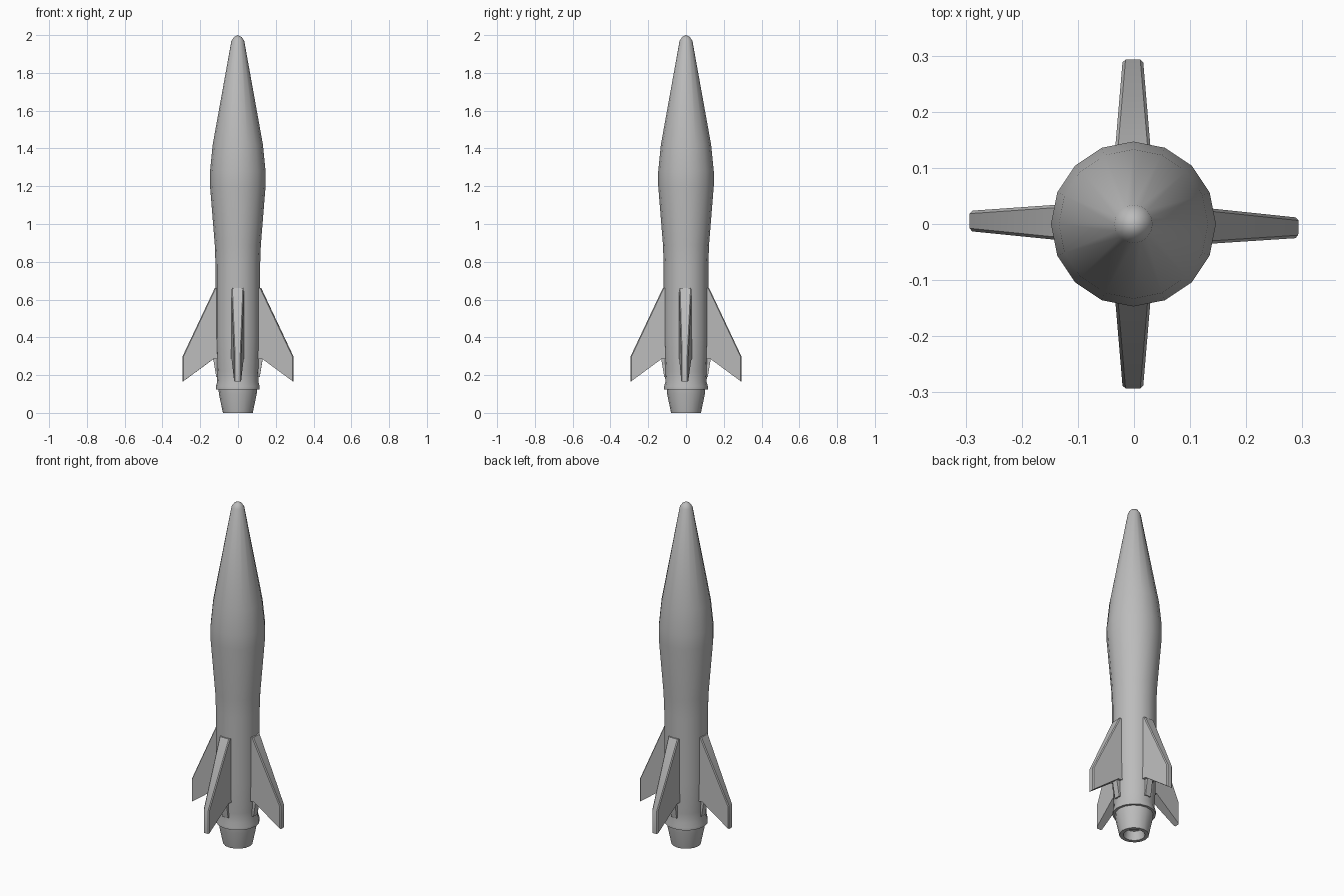
import bpy, bmesh, math
from mathutils import Matrix, Vector

cube = bpy.data.objects.get("Cube")
if cube:
    bpy.data.objects.remove(cube)

grey = bpy.data.materials.new("plain grey")
grey.use_nodes = True
GREY = (0.5, 0.5, 0.5, 1)
grey.diffuse_color = GREY
grey.node_tree.nodes["Principled BSDF"].inputs["Base Color"].default_value = GREY


def finish(name, bm, angle):
    bmesh.ops.recalc_face_normals(bm, faces=bm.faces[:])
    mesh = bpy.data.meshes.new(name)
    bm.to_mesh(mesh)
    bm.free()
    mesh.materials.append(grey)
    obj = bpy.data.objects.new(name, mesh)
    bpy.context.collection.objects.link(obj)
    bpy.ops.object.select_all(action="DESELECT")
    obj.select_set(True)
    bpy.context.view_layer.objects.active = obj
    bpy.ops.object.shade_smooth_by_angle(angle=math.radians(angle))
    return obj


def lathe(name, profile, angle, sides=16):
    """Turn a (radius, height) profile around z; zero radius closes the end."""
    bm = bmesh.new()
    rings = []
    for r, z in profile:
        count = sides if r else 1
        rings.append([bm.verts.new((r * math.cos(math.tau * i / sides) - 0.001,
                                    r * math.sin(math.tau * i / sides), z))
                      for i in range(count)])
    for a, b in zip(rings, rings[1:]):
        for i in range(sides):
            j = (i + 1) % sides
            corners = [a[i % len(a)], a[j % len(a)], b[j % len(b)], b[i % len(b)]]
            bm.faces.new(list(dict.fromkeys(corners)))
    return finish(name, bm, angle)


# Body with flared collar, bulged waist and rounded nose tip
lathe("body", [(0, 0.125), (0.116, 0.125), (0.116, 0.14), (0.109, 0.165),
               (0.112, 0.22), (0.118, 0.4), (0.118, 0.78), (0.122, 0.89),
               (0.147, 1.2), (0.147, 1.28), (0.133, 1.42), (0.034, 1.97),
               (0.02, 1.99), (0, 2.0)], 35)

# Hollow exhaust nozzle
lathe("nozzle", [(0.102, 0.126), (0.1, 0.1), (0.079, 0), (0.058, 0),
                 (0.048, 0.05), (0, 0.06)], 35)

# Fins: swept outline, thinning towards the tip, with chamfered outer edges
OUTLINE = [(0.09, 0.66), (0.123, 0.66), (0.293, 0.3), (0.293, 0.165),
           (0.13, 0.285), (0.09, 0.285)]


def fin(name, turn, shift):
    bm = bmesh.new()
    sides = []
    for sign in (-1, 1):
        sides.append([bm.verts.new((r, sign * (0.043 - 0.085 * r), z))
                      for r, z in OUTLINE])
        bm.faces.new(sides[-1])
    for i in range(len(OUTLINE)):
        j = (i + 1) % len(OUTLINE)
        bm.faces.new((sides[0][i], sides[0][j], sides[1][j], sides[1][i]))
    rim = [e for e in bm.edges
           if len({v.co.y > 0 for v in e.verts}) == 1
           and min(v.co.x for v in e.verts) > 0.12
           and sum(v.co.z for v in e.verts) > 0.46]
    bmesh.ops.bevel(bm, geom=rim, offset=0.005, segments=1, affect="EDGES")
    bm.transform(Matrix.Translation(Vector(shift)) @ Matrix.Rotation(turn, 4, "Z"))
    finish(name, bm, 30)


# Narrow fairing under each fin root
def fairing(name, turn, shift):
    bm = bmesh.new()
    outline = [(0.09, 0.3), (0.13, 0.3), (0.13, 0.28), (0.115, 0.19), (0.09, 0.19)]
    face = bm.faces.new([bm.verts.new((r, -0.018, z)) for r, z in outline])
    new = bmesh.ops.extrude_face_region(bm, geom=[face])["geom"]
    bmesh.ops.translate(bm, vec=(0, 0.036, 0),
                        verts=[g for g in new if isinstance(g, bmesh.types.BMVert)])
    bm.transform(Matrix.Translation(Vector(shift)) @ Matrix.Rotation(turn, 4, "Z"))
    finish(name, bm, 30)


for side, quarter, skew, shift in (("left", 0, -0.02, (0, -0.001, 0)),
                                   ("back", 1, 0, (-0.002, 0, 0)),
                                   ("right", 2, -0.015, (0, 0.001, 0)),
                                   ("front", 3, 0, (-0.002, 0, 0))):
    turn = quarter * math.pi / 2 + skew
    fin(side + "_fin", turn, shift)
    fairing(side + "_fin_fairing", turn, shift)
